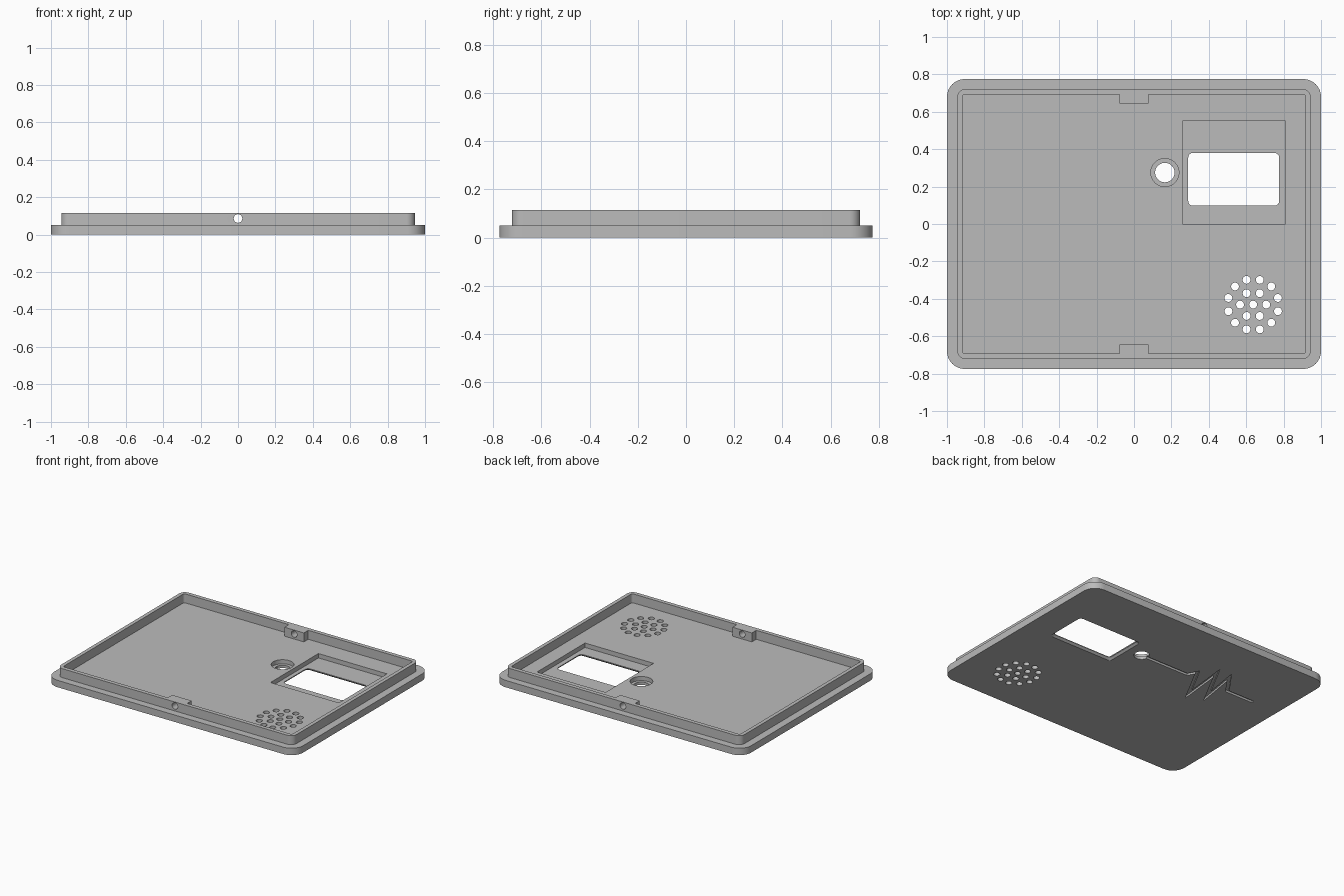
import bpy, bmesh, math
from mathutils import Vector

cube = bpy.data.objects.get("Cube")
if cube:
    bpy.data.objects.remove(cube, do_unlink=True)

PLATE_TOP, LIP_TOP = 0.05, 0.115

grey = bpy.data.materials.new("plain grey")
grey.use_nodes = True
grey.diffuse_color = (0.5, 0.5, 0.5, 1)
grey.node_tree.nodes["Principled BSDF"].inputs["Base Color"].default_value = (0.5, 0.5, 0.5, 1)


def rounded_rect(hx, hy, r, cx=0, cy=0, steps=8):
    """Counter-clockwise outline, one arc per corner, starting at +x +y."""
    pts = []
    for k, (sx, sy) in enumerate([(1, 1), (-1, 1), (-1, -1), (1, -1)]):
        for i in range(steps + 1):
            a = math.pi / 2 * (k + i / steps)
            pts.append((cx + sx * (hx - r) + r * math.cos(a),
                        cy + sy * (hy - r) + r * math.sin(a)))
    return pts


def circle(cx, cy, r, n=32):
    return [(cx + r * math.cos(math.tau * i / n), cy + r * math.sin(math.tau * i / n))
            for i in range(n)]


def add_loft(bm, levels):
    """Closed solid through matching outlines at rising heights."""
    loops = [[bm.verts.new((x, y, z)) for x, y in pts] for pts, z in levels]
    n = len(loops[0])
    for low, high in zip(loops, loops[1:]):
        for i in range(n):
            j = (i + 1) % n
            bm.faces.new((low[i], low[j], high[j], high[i]))
    bm.faces.new(loops[0][::-1])
    bm.faces.new(loops[-1])


def solid(name, *lofts):
    bm = bmesh.new()
    for levels in lofts:
        add_loft(bm, levels)
    bmesh.ops.recalc_face_normals(bm, faces=bm.faces)
    mesh = bpy.data.meshes.new(name)
    bm.to_mesh(mesh)
    bm.free()
    mesh.materials.append(grey)
    obj = bpy.data.objects.new(name, mesh)
    bpy.context.collection.objects.link(obj)
    return obj


def prism(pts, z0, z1):
    return [(pts, z0), (pts, z1)]


def combine(target, tool, operation="DIFFERENCE"):
    tool.hide_render = True
    mod = target.modifiers.new(tool.name, "BOOLEAN")
    mod.operation, mod.solver, mod.object = operation, "EXACT", tool
    bpy.context.view_layer.update()
    bpy.context.view_layer.objects.active = target
    bpy.ops.object.modifier_apply(modifier=mod.name)
    bpy.data.objects.remove(tool, do_unlink=True)


def stroke(path, width):
    """Mitred outline around an open path."""
    path = [Vector(p) for p in path]
    left, right = [], []
    for i, p in enumerate(path):
        before = (p - path[i - 1]).normalized() if i else (path[1] - p).normalized()
        after = (path[i + 1] - p).normalized() if i < len(path) - 1 else before
        n0, n1 = Vector((-before.y, before.x)), Vector((-after.y, after.x))
        miter = (n0 + n1).normalized()
        offset = miter * (width / 2 / miter.dot(n0))
        left.append(tuple(p + offset))
        right.append(tuple(p - offset))
    return right + left[::-1]


# Face plate with the raised lip block
cover = solid("cover", prism(rounded_rect(1, 0.775, 0.095), 0, PLATE_TOP))
combine(cover, solid("lip", prism(rounded_rect(0.945, 0.7225, 0.045), 0.02, LIP_TOP)), "UNION")

# Hollow inside the lip, notched to leave the two screw tabs
inner = rounded_rect(0.918, 0.693, 0.015)
half = len(inner) // 2
quarter = half // 2
tab = [(0.078, 0.693), (0.078, 0.643), (-0.078, 0.643), (-0.078, 0.693)]
tab_opposite = [(-x, -y) for x, y in tab]
hollow = (inner[:quarter] + tab + inner[quarter:half + quarter]
          + tab_opposite + inner[half + quarter:])
combine(cover, solid("hollow", prism(hollow, PLATE_TOP, 0.2)))

# Screw hole running through both tabs
screw = solid("screw_hole", prism(circle(0, 0, 0.023), -1, 1))
screw.rotation_euler.x = math.pi / 2
screw.location.z = 0.086
combine(cover, screw)

# Display pocket and window with a bevelled outer rim
combine(cover, solid("display_pocket", prism(
    [(0.26, 0), (0.81, 0), (0.81, 0.55), (0.26, 0.55)], 0.018, 0.2)))
opening = rounded_rect(0.243, 0.141, 0.025, 0.533, 0.239)
rim = rounded_rect(0.258, 0.156, 0.025, 0.533, 0.239)
combine(cover, solid("display_window", [(rim, -0.001), (opening, 0.013), (opening, 0.1)]))

# Button hole with a counterbore on the inside
combine(cover, solid("button_counterbore", prism(circle(0.165, 0.275, 0.075, 48), 0.02, 0.1)))
combine(cover, solid("button_hole", prism(circle(0.165, 0.275, 0.052, 48), -0.1, 0.1)))

# Speaker grille: one centre hole and two rings
holes = [(0, 0)]
for count, radius, turn in ((6, 0.07, 0), (12, 0.137, math.pi / 12)):
    for i in range(count):
        a = turn + math.tau * i / count
        holes.append((radius * math.cos(a), radius * math.sin(a)))
combine(cover, solid("speaker_grille", *[
    prism(circle(0.637 + x, -0.431 + y, 0.021, 24), -0.1, 0.1) for x, y in holes]))

# Engraved pulse line on the outer face
pulse = [(0.14, 0.275), (-0.225, 0.275), (-0.26, 0.34), (-0.40, 0.08), (-0.365, 0.41),
         (-0.51, 0.14), (-0.465, 0.42), (-0.57, 0.275), (-0.79, 0.275)]
combine(cover, solid("pulse_groove", prism(stroke(pulse, 0.022), -0.05, 0.015)))

# Smooth round corners, keep edges crisp
bpy.ops.object.select_all(action="DESELECT")
cover.select_set(True)
bpy.context.view_layer.objects.active = cover
bpy.ops.object.shade_smooth_by_angle(angle=math.radians(30))
